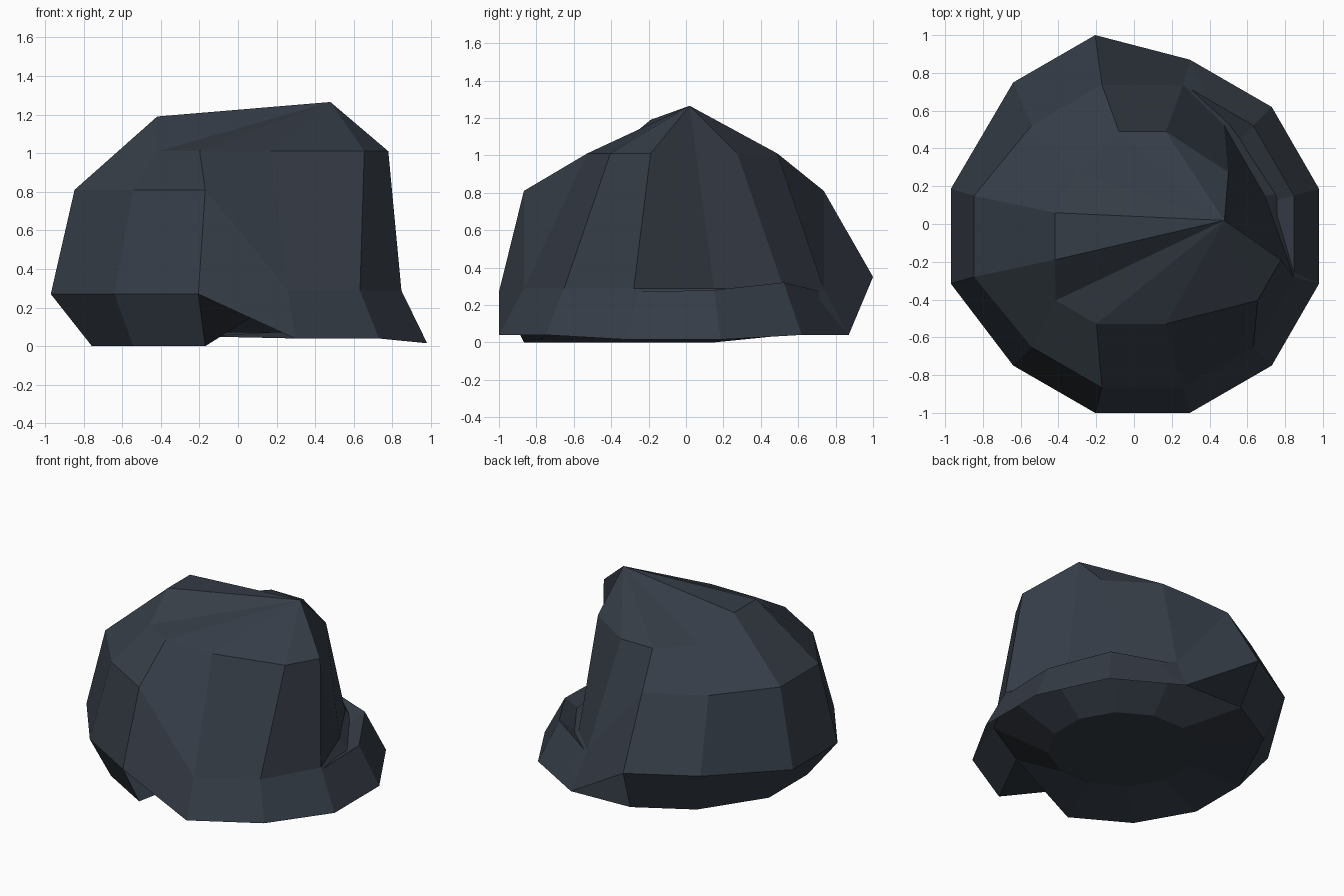
import bpy, bmesh, math

if "Cube" in bpy.data.objects:
    bpy.data.objects.remove(bpy.data.objects["Cube"])

CX, CY, N = 0.045, -0.065, 12

# Each ring: radius, height on the tall left side, height on the low right side
RINGS = [
    (0.48, 0.07, 0.07),    # recess under the rock
    (0.83, 0.0, 0.27),     # foot, tucked up inside on the right
    (0.968, 0.27, 0.04),   # widest belt
    (0.83, 0.81, 0.288),   # shoulder
    (0.48, 1.01, 1.01),    # crown
]
# Chipped corners: (ring, column) -> shift in x, y and z
CHIPS = {
    (1, 0): (0, 0, 0.01), (1, 1): (0, 0, 0.05),
    (1, 3): (0, 0.13, 0.05), (1, 4): (0, 0.13, 0.05),
    (2, 0): (0, 0, -0.025), (2, 11): (0, 0, -0.025),
    (2, 5): (-0.08, 0, 0), (2, 6): (-0.08, 0, 0),
    (2, 3): (0, 0.13, 0.08), (2, 4): (0, 0.13, 0.08),
    (3, 5): (-0.09, 0, 0), (3, 6): (-0.09, 0, 0),
    (3, 0): (-0.155, 0, 0), (3, 1): (-0.155, 0, 0),
    (4, 0): (-0.03, -0.04, 0.255), (4, 1): (0.115, 0, 0),
    (4, 2): (0, 0.09, 0), (4, 3): (0, 0.09, 0),
    (4, 10): (0.27, 0, 0), (4, 11): (0.27, 0, 0),
    (4, 5): (0, 0, 0.18), (4, 6): (0, 0, 0.18),
    (4, 7): (-0.12, 0, 0), (4, 8): (-0.12, 0, 0),
}

bm = bmesh.new()
rings = []
for r, (radius, z_left, z_right) in enumerate(RINGS):
    ring = []
    for c in range(N):
        a = math.radians(15 + 30 * c)
        dx, dy, dz = CHIPS.get((r, c), (0, 0, 0))
        z = z_left if 3 <= c <= 8 else z_right
        ring.append(bm.verts.new((CX + radius * math.cos(a) + dx,
                                  CY + radius * math.sin(a) + dy, z + dz)))
    rings.append(ring)

# Side faces between neighbouring rings
for low, high in zip(rings, rings[1:]):
    for c in range(N):
        d = (c + 1) % N
        bm.faces.new((low[c], low[d], high[d], high[c]))

# Underside, and a crown fanned out from the peak corner
bm.faces.new(list(reversed(rings[0])))
crown = rings[-1]
for c in range(1, N - 1):
    bm.faces.new((crown[0], crown[c], crown[c + 1]))

mesh = bpy.data.meshes.new("rock")
bm.to_mesh(mesh)
bm.free()

slate = bpy.data.materials.new("dark slate")
slate.diffuse_color = (0.036, 0.046, 0.062, 1)
slate.use_nodes = True
slate.node_tree.nodes["Principled BSDF"].inputs["Base Color"].default_value = slate.diffuse_color
mesh.materials.append(slate)
rock = bpy.data.objects.new("rock", mesh)
bpy.context.collection.objects.link(rock)
